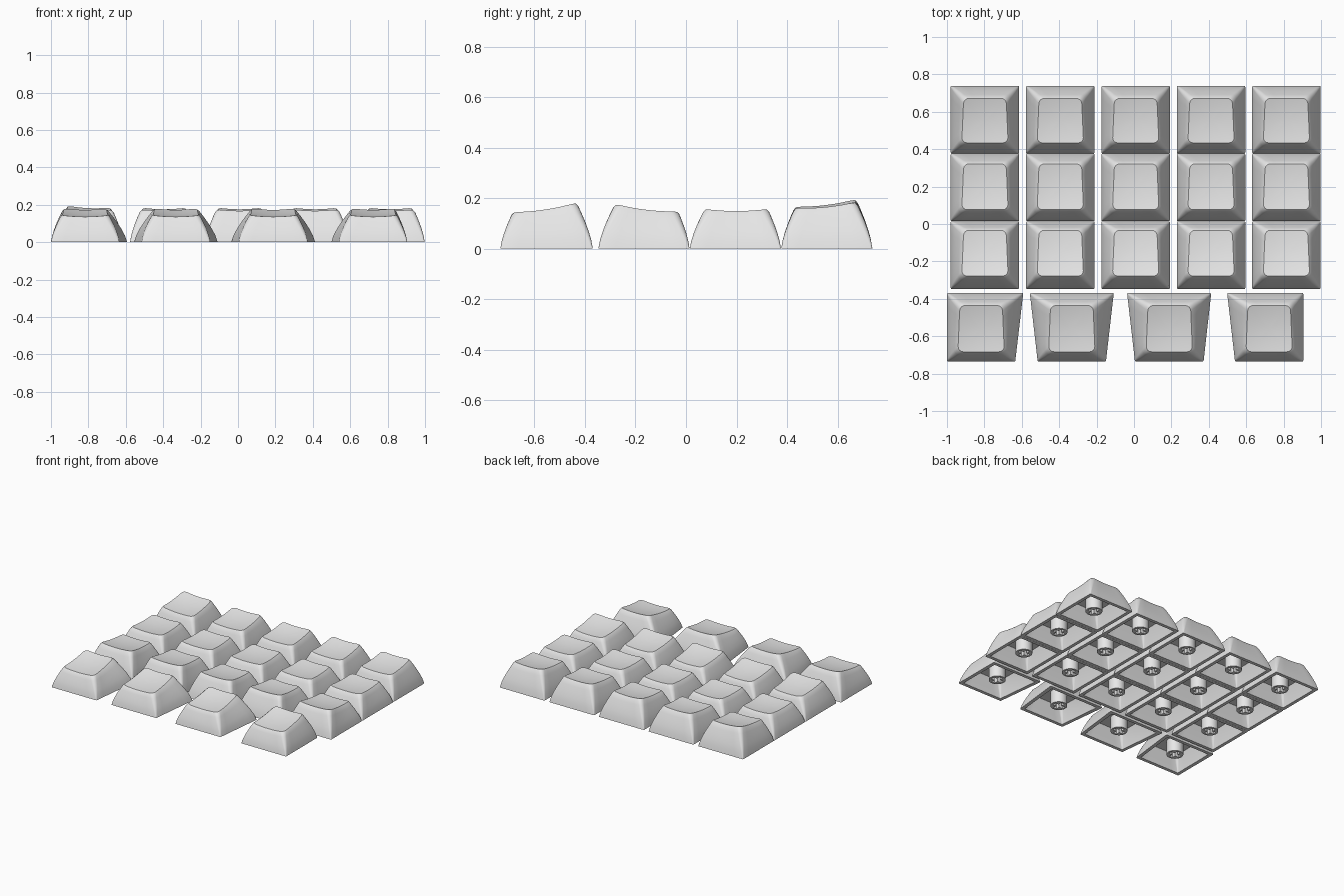
import bpy, bmesh, math

if "Cube" in bpy.data.objects:
    bpy.data.objects.remove(bpy.data.objects["Cube"])

grey = bpy.data.materials.new("light grey plastic")
grey.diffuse_color = (0.8, 0.8, 0.8, 1)
grey.use_nodes = True
grey.node_tree.nodes["Principled BSDF"].inputs["Base Color"].default_value = grey.diffuse_color

CORNER, SIDE = 4, 5      # segments per rounded corner, extra points per side
DISH = 0.009             # depth of the finger dish


def rounded_square(r):
    """Points of a rounded square spanning -1..1, counter-clockwise."""
    pts = []
    for i, (cx, cy) in enumerate([(1, 1), (-1, 1), (-1, -1), (1, -1)]):
        for j in range(CORNER + 1):
            a = math.pi / 2 * (i + j / CORNER)
            pts.append((cx * (1 - r) + r * math.cos(a), cy * (1 - r) + r * math.sin(a)))
    full = []
    n = CORNER + 1
    for i, p in enumerate(pts):
        full.append(p)
        if i % n == CORNER:
            q = pts[(i + 1) % len(pts)]
            for j in range(1, SIDE + 1):
                s = j / (SIDE + 1)
                full.append((p[0] + (q[0] - p[0]) * s, p[1] + (q[1] - p[1]) * s))
    return full


def on_quad(quad, u, v):
    """quad = (front left x, front right x, back left x, back right x, front y, back y)"""
    fl, fr, bl, br, yf, yb = quad
    s, t = (u + 1) / 2, (v + 1) / 2
    left, right = fl + (bl - fl) * t, fr + (br - fr) * t
    return left + (right - left) * s, yf + (yb - yf) * t


def finish(bm, name):
    bmesh.ops.recalc_face_normals(bm, faces=bm.faces)
    me = bpy.data.meshes.new(name)
    bm.to_mesh(me)
    bm.free()
    me.materials.append(grey)
    me.shade_smooth()
    me.set_sharp_from_angle(angle=math.radians(32))
    return me


def add_object(name, me, loc=(0, 0, 0)):
    ob = bpy.data.objects.new(name, me)
    ob.location = loc
    bpy.context.collection.objects.link(ob)


def keycap(name, base, top, zf, zb, tilt=0):
    bm = bmesh.new()

    def top_z(u, v):
        return zf + (zb - zf) * (v + 1) / 2 - tilt * u - DISH * (2 - u * u - v * v)

    def ring(t, scale, z=None):
        verts = []
        f = t ** 1.4
        quad = [b + (a - b) * f for a, b in zip(top, base)]
        for u, v in rounded_square(0.03 + 0.2 * t):
            u, v = u * scale, v * scale
            x, y = on_quad(quad, u, v)
            verts.append(bm.verts.new((x, y, t * top_z(u, v) if z is None else z)))
        return verts

    # cavity ceiling, cavity wall, rim, bulged outer wall, rounded lip, dished top
    rings = [ring(0.72, 0.87, 0.112), ring(0.4, 0.87, 0.06), ring(0, 0.87, 0)]
    rings += [ring(t, 1) for t in (0, 0.2, 0.4, 0.6, 0.8, 0.94)]
    rings += [ring(1, s) for s in (0.97, 0.88, 0.6, 0.3)]
    for a, b in zip(rings, rings[1:]):
        n = len(a)
        for i in range(n):
            j = (i + 1) % n
            bm.faces.new((a[i], a[j], b[j], b[i]))
    bm.faces.new(rings[0])
    cx, cy = on_quad(top, 0, 0)
    mid = bm.verts.new((cx, cy, top_z(0, 0)))
    last = rings[-1]
    for i in range(len(last)):
        bm.faces.new((last[i], last[(i + 1) % len(last)], mid))
    add_object(name, finish(bm, name))


def stem_mesh():
    """Round post with a cross-shaped socket open at the bottom."""
    bm = bmesh.new()
    a, b, z = 0.042, 0.013, 0.012
    circle = [(0.056 * math.cos(i * math.tau / 32), 0.056 * math.sin(i * math.tau / 32))
              for i in range(32)]
    cross = []
    for k in range(4):
        c, s = round(math.cos(k * math.pi / 2)), round(math.sin(k * math.pi / 2))
        cross += [(x * c - y * s, x * s + y * c) for x, y in ((a, -b), (a, b), (b, b))]
    edges = []
    for loop in (circle, cross):
        vs = [bm.verts.new((x, y, z)) for x, y in loop]
        edges += [bm.edges.new((vs[i], vs[(i + 1) % len(vs)])) for i in range(len(vs))]
    up = bmesh.ops.extrude_edge_only(bm, edges=edges)["geom"]
    for v in up:
        if isinstance(v, bmesh.types.BMVert):
            v.co.z = 0.114
    bmesh.ops.triangle_fill(bm, edges=edges, use_beauty=True)
    return finish(bm, "stem")


stem = stem_mesh()


def key(name, base, cx, top_y, zf, zb, tilt=0):
    top = (cx - 0.128, cx + 0.128, cx - 0.117, cx + 0.117, *top_y)
    keycap(name + "_cap", base, top, zf, zb, tilt)
    add_object(name + "_stem", stem, (cx, (base[4] + base[5]) / 2, 0))


# three straight rows: front y, top face y range, top height front and back
rows = [("back", 0.377, (0.43, 0.675), 0.162, 0.186),
        ("middle", 0.015, (0.073, 0.325), 0.158, 0.158),
        ("home", -0.347, (-0.282, -0.03), 0.178, 0.148)]
for row, y, top_y, zf, zb in rows:
    for c in range(5):
        cx = -0.797 + 0.403 * c
        base = (cx - 0.183, cx + 0.183, cx - 0.183, cx + 0.183, y, y + 0.361)
        corner = row == "back" and c == 0
        key(f"{row}_key_{c + 1}", base, cx, top_y, zf,
            zb + (0.006 if corner else 0), 0.005 if corner else 0)

# front row with flared bases: front left, front right, back left, back right
flared = [(-1.0, -0.635, -1.0, -0.592), (-0.515, -0.15, -0.557, -0.108),
          (0.005, 0.372, -0.037, 0.413), (0.54, 0.905, 0.498, 0.905)]
for i, xs in enumerate(flared):
    key(f"front_key_{i + 1}", (*xs, -0.735, -0.369), (xs[0] + xs[1]) / 2,
        (-0.687, -0.432), 0.145, 0.183)
